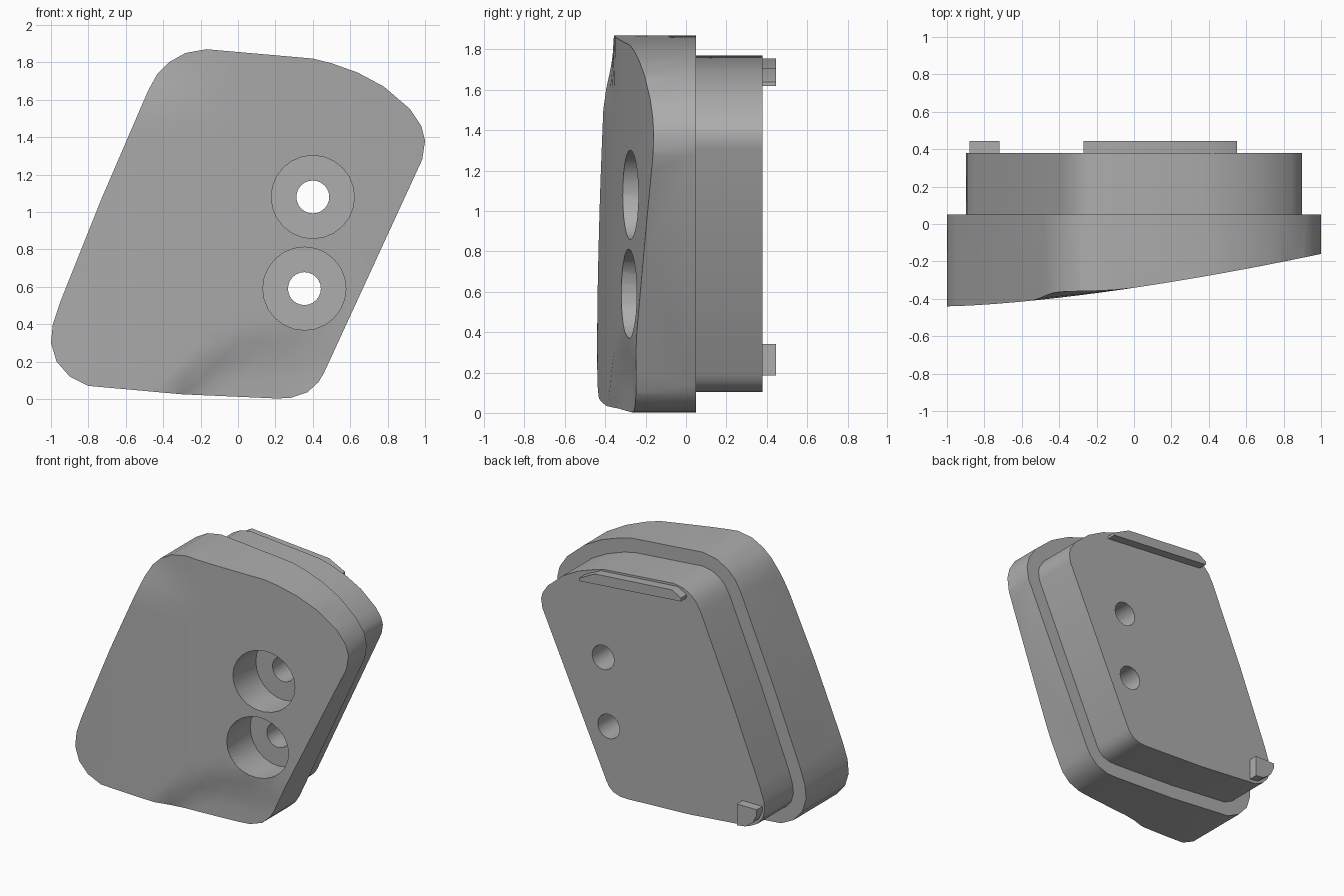
import bpy, bmesh, math
from mathutils import Vector

if "Cube" in bpy.data.objects:
    bpy.data.objects.remove(bpy.data.objects["Cube"])

grey = bpy.data.materials.new("plain grey")
grey.use_nodes = True
COLOUR = (0.42, 0.42, 0.42, 1)
grey.diffuse_color = COLOUR
grey.node_tree.nodes["Principled BSDF"].inputs["Base Color"].default_value = COLOUR

# Skewed, round-cornered outline (x, z), clockwise from the top
OUTLINE = [(-.17, 1.87), (.4, 1.82), (.5, 1.795), (.64, 1.745), (.78, 1.67), (.92, 1.55),
           (.98, 1.46), (1, 1.38), (.985, 1.28), (.46, .14), (.43, .09), (.37, .035),
           (.28, .005), (.2, .003), (-.3, .025), (-.8, .07), (-.9, .12), (-.97, .2),
           (-1, .3), (-.99, .4), (-.95, .52), (-.73, 1.07), (-.48, 1.65), (-.43, 1.74),
           (-.37, 1.8), (-.28, 1.85)]
HOLES = [(.4, 1.08), (.355, .59)]


def step(value, start, end):
    t = max(0, min(1, (value - start) / (end - start)))
    return t * t * (3 - 2 * t)


def front_y(x, z):
    """Bowed, slanting front face with a shallow dent at the lower edge."""
    y = -.44 + .099 * max(0, x + 1) ** 1.5
    y += .035 * step(z, 1.5, 1.8) * step(-x, 0, .5)
    beside = .61 * (x + .4) - .79 * (z - .05)
    return y + .04 * step(beside, 0, .12) * step(.4 - z, 0, .25) * step(.7 - x, 0, .5)


def inset(points, amount):
    """Move each corner inward along its mitre."""
    result = []
    for i, p in enumerate(points):
        a, b, c = Vector(points[i - 1]), Vector(p), Vector(points[(i + 1) % len(points)])
        d1, d2 = (b - a).normalized(), (c - b).normalized()
        n1, n2 = Vector((d1.y, -d1.x)), Vector((d2.y, -d2.x))
        result.append(b + (n1 + n2) * amount / (1 + n1.dot(n2)))
    return result


def prism(name, points, y0, y1, shape_front=False):
    bm = bmesh.new()
    front = bm.faces.new([bm.verts.new((x, y0, z)) for x, z in points])
    ext = bmesh.ops.extrude_face_region(bm, geom=[front], use_keep_orig=True)
    for v in ext["geom"]:
        if isinstance(v, bmesh.types.BMVert):
            v.co.y = y1
    bmesh.ops.recalc_face_normals(bm, faces=bm.faces)
    if shape_front:
        # Slice the front cap into a grid, then curve it
        for axis, low in ((0, -1), (2, 0)):
            for i in range(1, 20):
                co, no = Vector(), Vector()
                co[axis], no[axis] = low + i * .1, 1
                cap = [f for f in bm.faces if f.normal.y < -.9]
                geom = cap + list({e for f in cap for e in f.edges}) \
                    + list({v for f in cap for v in f.verts})
                bmesh.ops.bisect_plane(bm, geom=geom, dist=1e-5, plane_co=co, plane_no=no)
        for v in bm.verts:
            if abs(v.co.y - y0) < 1e-5:
                v.co.y = front_y(v.co.x, v.co.z)
        bmesh.ops.triangulate(bm, faces=[f for f in bm.faces if f.normal.y < .9])
    mesh = bpy.data.meshes.new(name)
    bm.to_mesh(mesh)
    bm.free()
    mesh.materials.append(grey)
    obj = bpy.data.objects.new(name, mesh)
    bpy.context.collection.objects.link(obj)
    return obj


def drill(obj, x, z, radius, y0, y1, sides):
    circle = [(x + radius * math.cos(2 * math.pi * i / sides),
               z + radius * math.sin(2 * math.pi * i / sides)) for i in range(sides)]
    cutter = prism("hole_cutter", circle, y0, y1)
    cutter.hide_render = True
    mod = obj.modifiers.new("hole", 'BOOLEAN')
    mod.operation, mod.solver, mod.object = 'DIFFERENCE', 'EXACT', cutter
    bpy.context.view_layer.objects.active = obj
    bpy.ops.object.modifier_apply(modifier=mod.name)
    bpy.data.objects.remove(cutter)


# Main body and the inset plug behind it
body = prism("main_body", OUTLINE, -.4, .05, shape_front=True)
plug = prism("rear_plug", inset(OUTLINE, .1), .04, .38)

# Counterbored screw holes
for hx, hz in HOLES:
    drill(body, hx, hz, .222, -.8, -.05, 24)
    for part in (body, plug):
        drill(part, hx, hz, .088, -.7, .7, 24)

# Locating tabs on the back
top_tab = prism("top_tab", [(-.2, 1.755), (.42, 1.705), (.55, 1.64), (.55, 1.62),
                            (-.27, 1.69), (-.27, 1.715)], .37, .445)
corner_tab = prism("corner_tab", [(-.88, .34), (-.72, .34), (-.72, .185), (-.79, .195),
                                  (-.85, .24), (-.88, .3)], .37, .445)

# Smooth shading with crisp edges
bpy.ops.object.select_all(action='DESELECT')
for part in (body, plug, top_tab, corner_tab):
    part.select_set(True)
bpy.context.view_layer.objects.active = body
bpy.ops.object.shade_smooth_by_angle(angle=math.radians(30))
